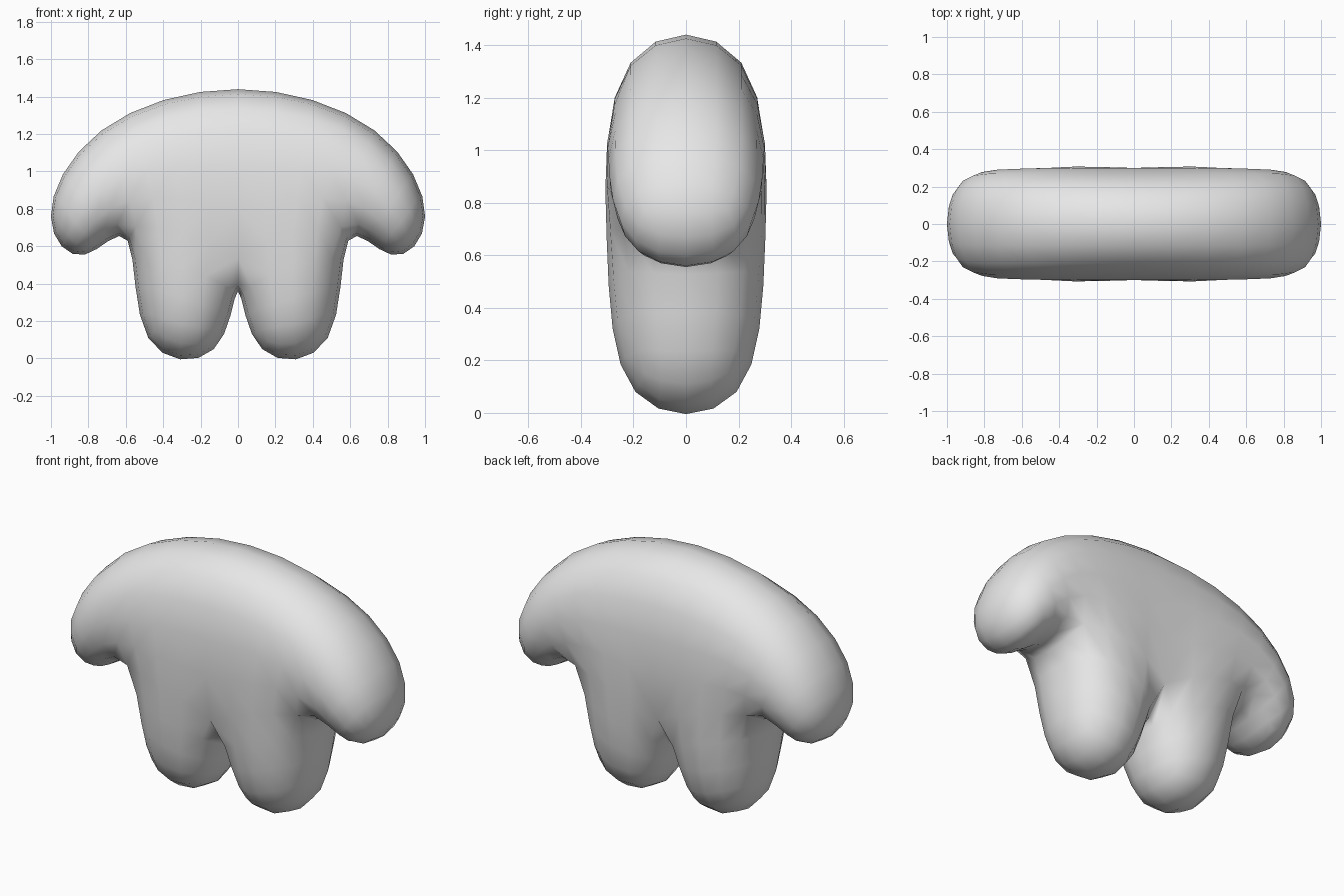
import bpy
import bmesh

if "Cube" in bpy.data.objects:
    bpy.data.objects.remove(bpy.data.objects["Cube"])

HALF_DEPTH = 0.316

# Right half of the control cage outline (x, z)
OUTLINE = {
    "crown": (0.0, 1.565),
    "shoulder": (0.831, 1.296),
    "arm_outer": (1.114, 0.70),
    "arm_inner": (0.814, 0.418),
    "armpit": (0.546, 0.825),
    "leg_outer": (0.605, -0.053),
    "leg_inner": (0.02, -0.074),
    "crotch": (0.0, 0.52),
}
# Front quads: torso, arm, leg
PANELS = [
    ("crown", "crotch", "armpit", "shoulder"),
    ("shoulder", "armpit", "arm_inner", "arm_outer"),
    ("crotch", "leg_inner", "leg_outer", "armpit"),
]

bm = bmesh.new()
front = {k: bm.verts.new((x, -HALF_DEPTH, z)) for k, (x, z) in OUTLINE.items()}
back = {k: bm.verts.new((x, HALF_DEPTH, z)) for k, (x, z) in OUTLINE.items()}

# Front and back panels
for panel in PANELS:
    bm.faces.new([front[k] for k in panel])
    bm.faces.new([back[k] for k in reversed(panel)])

# Rim joining front to back, left open on the mirror plane
names = list(OUTLINE)
for a, b in zip(names, names[1:]):
    bm.faces.new((front[a], front[b], back[b], back[a]))
bmesh.ops.recalc_face_normals(bm, faces=bm.faces)
for face in bm.faces:
    face.smooth = True

mesh = bpy.data.meshes.new("soft_body")
bm.to_mesh(mesh)
bm.free()
body = bpy.data.objects.new("soft_body", mesh)
bpy.context.collection.objects.link(body)

# Plain grey surface
grey = bpy.data.materials.new("light_grey")
grey.diffuse_color = (0.8, 0.8, 0.8, 1.0)
grey.use_nodes = True
grey.node_tree.nodes["Principled BSDF"].inputs["Base Color"].default_value = grey.diffuse_color
mesh.materials.append(grey)

# Mirror the half, then round the cage
mirror = body.modifiers.new("mirror", "MIRROR")
mirror.use_clip = True
mirror.merge_threshold = 0.001
subsurf = body.modifiers.new("rounding", "SUBSURF")
subsurf.levels = 2
subsurf.render_levels = 2
